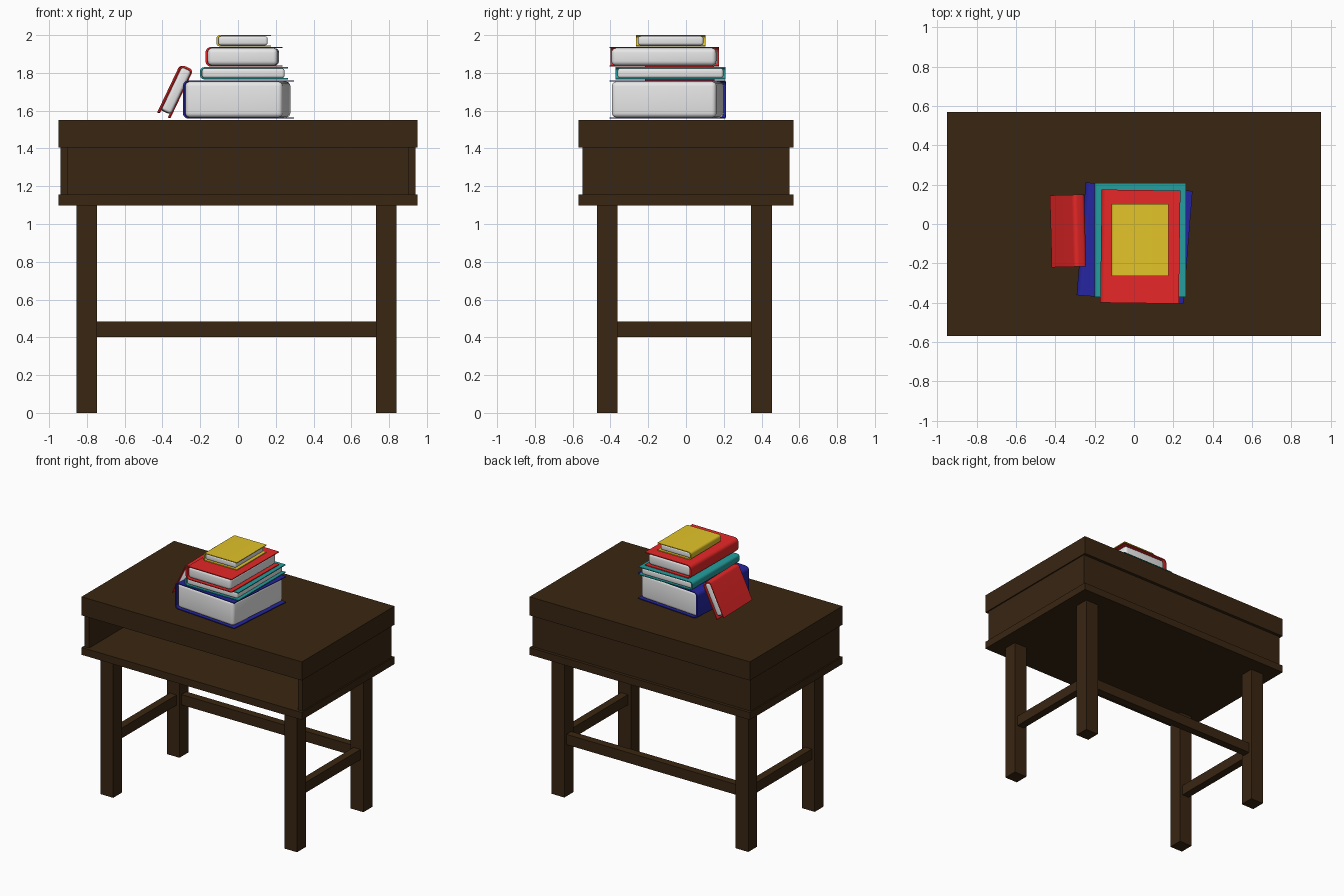
import bpy, bmesh, math
from mathutils import Matrix, Vector

if "Cube" in bpy.data.objects:
    bpy.data.objects.remove(bpy.data.objects["Cube"])


def material(name, rgb):
    m = bpy.data.materials.new(name)
    m.diffuse_color = (*rgb, 1)
    m.use_nodes = True
    m.node_tree.nodes["Principled BSDF"].inputs["Base Color"].default_value = m.diffuse_color
    return m


WOOD = material("dark wood", (0.041, 0.019, 0.006))
PAPER = material("paper white", (0.8, 0.8, 0.8))
RED = material("red cover", (0.8, 0.02, 0.02))
BLUE = material("blue cover", (0.018, 0.018, 0.35))
TEAL = material("teal cover", (0.018, 0.34, 0.34))
YELLOW = material("yellow cover", (0.76, 0.55, 0.022))


def finish(name, bm, mat, matrix=None, smooth=False):
    bmesh.ops.recalc_face_normals(bm, faces=bm.faces)
    me = bpy.data.meshes.new(name)
    bm.to_mesh(me)
    bm.free()
    ob = bpy.data.objects.new(name, me)
    bpy.context.collection.objects.link(ob)
    me.materials.append(mat)
    if matrix is not None:
        ob.matrix_world = matrix
    if smooth:
        bpy.ops.object.select_all(action='DESELECT')
        ob.select_set(True)
        bpy.context.view_layer.objects.active = ob
        bpy.ops.object.shade_smooth_by_angle(angle=math.radians(35))
    return ob


def box_mesh(x, y, z):
    bm = bmesh.new()
    bmesh.ops.create_cube(bm, size=1)
    size = Vector((x[1] - x[0], y[1] - y[0], z[1] - z[0]))
    mid = Vector((x[0] + x[1], y[0] + y[1], z[0] + z[1])) / 2
    for v in bm.verts:
        v.co = Vector(a * b for a, b in zip(v.co, size)) + mid
    return bm


def box(name, x, y, z):
    return finish(name, box_mesh(x, y, z), WOOD)


# Desk body: top, floor, side and back panels, open at the front
box("desk_top", (-0.95, 0.95), (-0.57, 0.57), (1.405, 1.55))
box("desk_floor", (-0.95, 0.95), (-0.57, 0.57), (1.098, 1.155))
box("left_panel", (-0.94, -0.90), (-0.547, 0.547), (1.155, 1.405))
box("right_panel", (0.90, 0.94), (-0.547, 0.547), (1.155, 1.405))
box("back_panel", (-0.90, 0.90), (0.507, 0.547), (1.155, 1.405))

# Legs and stretchers
LEGS_X = {"left": (-0.856, -0.746), "right": (0.73, 0.84)}
LEGS_Y = {"front": (-0.472, -0.363), "back": (0.345, 0.455)}
for side, lx in LEGS_X.items():
    for end, ly in LEGS_Y.items():
        box(f"{end}_{side}_leg", lx, ly, (0, 1.098))
    mid = sum(lx) / 2
    box(f"{side}_stretcher", (mid - 0.03, mid + 0.03), (-0.363, 0.345), (0.403, 0.483))
box("back_stretcher", (-0.746, 0.73), (0.37, 0.43), (0.403, 0.483))


def arc(cx, cz, r, a0, a1, n=6):
    return [(cx + r * math.cos(math.radians(a0 + (a1 - a0) * i / n)),
             cz + r * math.sin(math.radians(a0 + (a1 - a0) * i / n))) for i in range(n + 1)]


def book(name, mat, w, l, t, centre, turn=0.0, lean=0.0):
    """Book lying flat, spine towards -x, pages open towards +x."""
    matrix = (Matrix.Translation(centre) @ Matrix.Rotation(math.radians(turn), 4, 'Z')
              @ Matrix.Rotation(math.radians(lean), 4, 'Y'))
    r = min(0.03, t * 0.32)
    th = 0.006          # board thickness
    x0, h = -w / 2, t / 2
    # Cover: U-shaped profile with rounded spine corners
    outer = [(w / 2, h)] + arc(x0 + r, h - r, r, 90, 180) + arc(x0 + r, r - h, r, 180, 270) + [(w / 2, -h)]
    ri = r - th
    sp = x0 + th * 1.8  # inner face of the spine
    inner = ([(w / 2, h - th)] + arc(sp + ri, h - r, ri, 90, 180)
             + arc(sp + ri, r - h, ri, 180, 270) + [(w / 2, th - h)])
    bm = bmesh.new()
    rings = []
    for y in (-l / 2, l / 2):
        rings.append([[bm.verts.new((x, y, z)) for x, z in prof] for prof in (outer, inner)])
    (fo, fi), (bo, bi) = rings
    for i in range(len(outer) - 1):
        for a, b in ((fo, fi), (bo, bi), (fo, bo), (fi, bi)):
            bm.faces.new((a[i], a[i + 1], b[i + 1], b[i]))
    for i in (0, -1):
        bm.faces.new((fo[i], fi[i], bi[i], bo[i]))
    finish(name + "_cover", bm, mat, matrix, True)
    # Page block with softened edges
    bm = box_mesh((sp, w / 2 - 0.018), (-l / 2 + 0.01, l / 2 - 0.01), (th - h, h - th))
    bmesh.ops.bevel(bm, geom=bm.edges[:], offset=ri, segments=4, profile=0.5, affect='EDGES')
    finish(name + "_pages", bm, PAPER, matrix, True)


# Stack of books, largest at the bottom, and one leaning on its spine side
book("blue_book", BLUE, 0.545, 0.575, 0.202, (0.003, -0.097, 1.659), turn=-4.6)
book("teal_book", TEAL, 0.465, 0.58, 0.064, (0.032, -0.082, 1.798))
book("red_book", RED, 0.40, 0.575, 0.104, (0.032, -0.115, 1.885), turn=-0.8)
book("yellow_book", YELLOW, 0.29, 0.366, 0.06, (0.03, -0.081, 1.97))
book("leaning_red_book", RED, 0.28, 0.366, 0.068, (-0.332, -0.035, 1.703), turn=1.5, lean=115.5)
